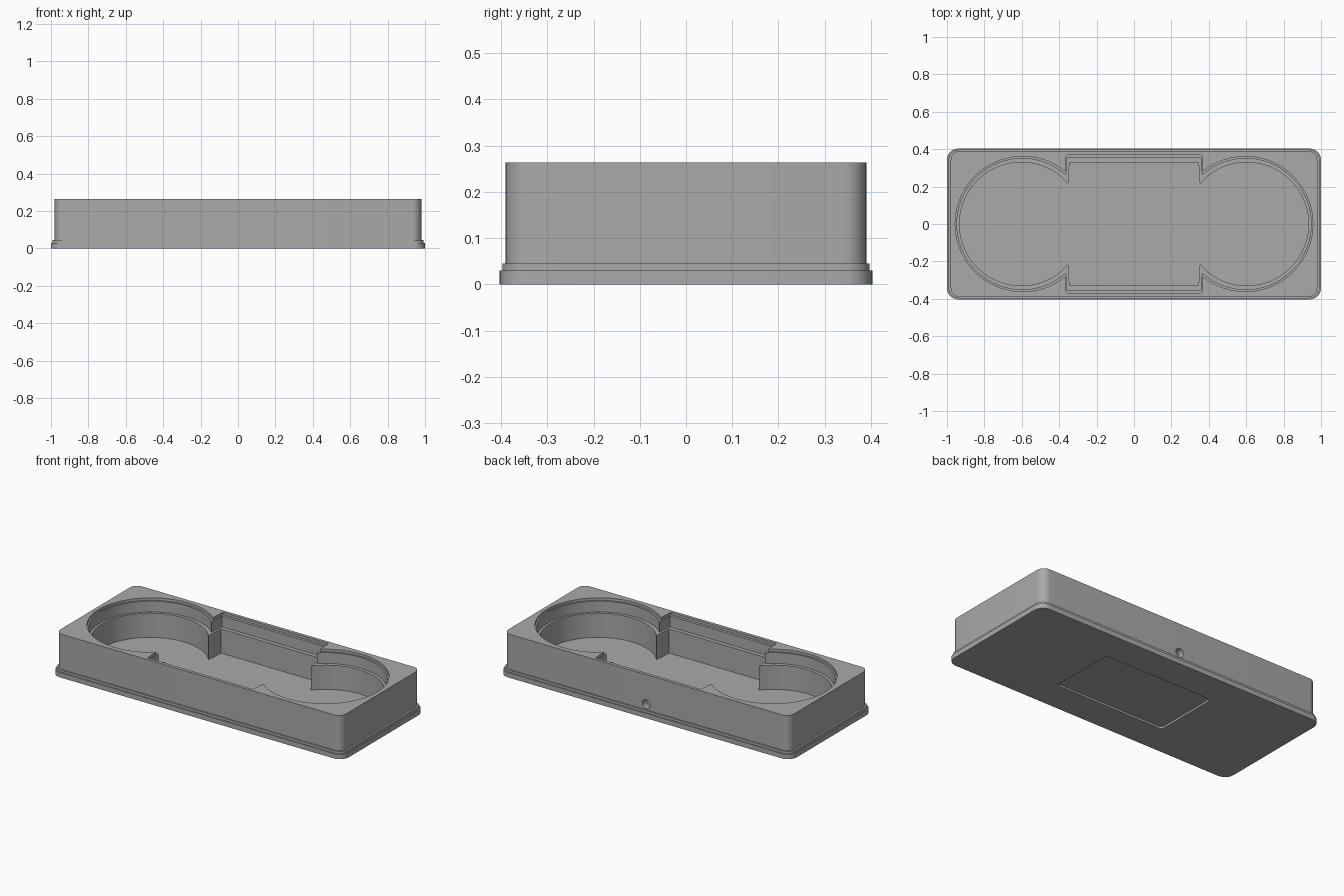
import bpy
import bmesh
from math import acos, cos, sin, pi

cube = bpy.data.objects.get("Cube")
if cube:
    bpy.data.objects.remove(cube, do_unlink=True)

grey = bpy.data.materials.new("plain grey")
grey.use_nodes = True
colour = (0.4, 0.4, 0.4, 1)
grey.diffuse_color = colour
for node in grey.node_tree.nodes:
    if node.type == "BSDF_PRINCIPLED":
        node.inputs["Base Color"].default_value = colour
        node.inputs["Roughness"].default_value = 0.6


def rounded_rect(hx, hy, r, steps=10):
    """Counter-clockwise rectangle outline with rounded corners."""
    points = []
    for quarter, (sx, sy) in enumerate([(1, 1), (-1, 1), (-1, -1), (1, -1)]):
        for i in range(steps + 1):
            a = (quarter + i / steps) * pi / 2
            points.append((sx * (hx - r) + r * cos(a), sy * (hy - r) + r * sin(a)))
    return points


def double_circle(centre, r, tip, hx, hy, steps=72):
    """Two round wells joined by a rectangular middle."""
    sweep = pi - acos((centre - tip) / r)
    arc = []
    for i in range(steps + 1):
        a = sweep * (2 * i / steps - 1)
        arc.append((centre + r * cos(a), r * sin(a)))
    half = [(hx, -hy)] + arc + [(hx, hy)]
    return half + [(-x, -y) for x, y in half]


def loft(name, levels):
    """Solid through a stack of (outline, height) rings."""
    bm = bmesh.new()
    rings = [[bm.verts.new((x, y, z)) for x, y in outline] for outline, z in levels]
    bm.faces.new(rings[0][::-1])
    bm.faces.new(rings[-1])
    for low, high in zip(rings, rings[1:]):
        for i in range(len(low)):
            j = (i + 1) % len(low)
            bm.faces.new((low[i], low[j], high[j], high[i]))
    bmesh.ops.recalc_face_normals(bm, faces=bm.faces)
    mesh = bpy.data.meshes.new(name)
    bm.to_mesh(mesh)
    bm.free()
    mesh.materials.append(grey)
    obj = bpy.data.objects.new(name, mesh)
    bpy.context.collection.objects.link(obj)
    return obj


def activate(obj):
    bpy.ops.object.select_all(action="DESELECT")
    obj.select_set(True)
    bpy.context.view_layer.objects.active = obj


def carve(target, cutter):
    cutter.hide_render = True
    mod = target.modifiers.new(cutter.name, "BOOLEAN")
    mod.operation = "DIFFERENCE"
    mod.solver = "EXACT"
    mod.object = cutter
    activate(target)
    bpy.ops.object.modifier_apply(modifier=mod.name)
    bpy.data.objects.remove(cutter, do_unlink=True)


# Tray block with a two-step foot
foot = rounded_rect(1.0, 0.403, 0.06)
step = rounded_rect(0.992, 0.397, 0.055)
wall = rounded_rect(0.98, 0.39, 0.05)
tray = loft("tray", [(foot, 0), (foot, 0.03), (step, 0.03),
                     (step, 0.045), (wall, 0.045), (wall, 0.263)])

# Stepped recess: rim, seat and deep well
above = 0.32
for name, outline, floor in [
    ("rim_cutter", double_circle(0.595, 0.361, 0.367, 0.362, 0.37), 0.247),
    ("seat_cutter", double_circle(0.597, 0.35, 0.363, 0.358, 0.353), 0.18),
    ("well_cutter", double_circle(0.603, 0.33, 0.352, 0.345, 0.328), 0.03),
]:
    carve(tray, loft(name, [(outline, floor), (outline, above)]))

# Shallow panel recess underneath
panel = rounded_rect(0.375, 0.21, 0.02)
carve(tray, loft("panel_cutter", [(panel, -0.05), (panel, 0.012)]))

# Cable hole in the back wall
bpy.ops.mesh.primitive_cylinder_add(vertices=32, radius=0.027, depth=0.1,
                                    location=(0, 0.4, 0.08), rotation=(pi / 2, 0, 0))
hole = bpy.context.object
hole.name = "hole_cutter"
hole.data.materials.append(grey)
carve(tray, hole)

activate(tray)
bpy.ops.object.shade_smooth_by_angle(angle=pi / 6)
